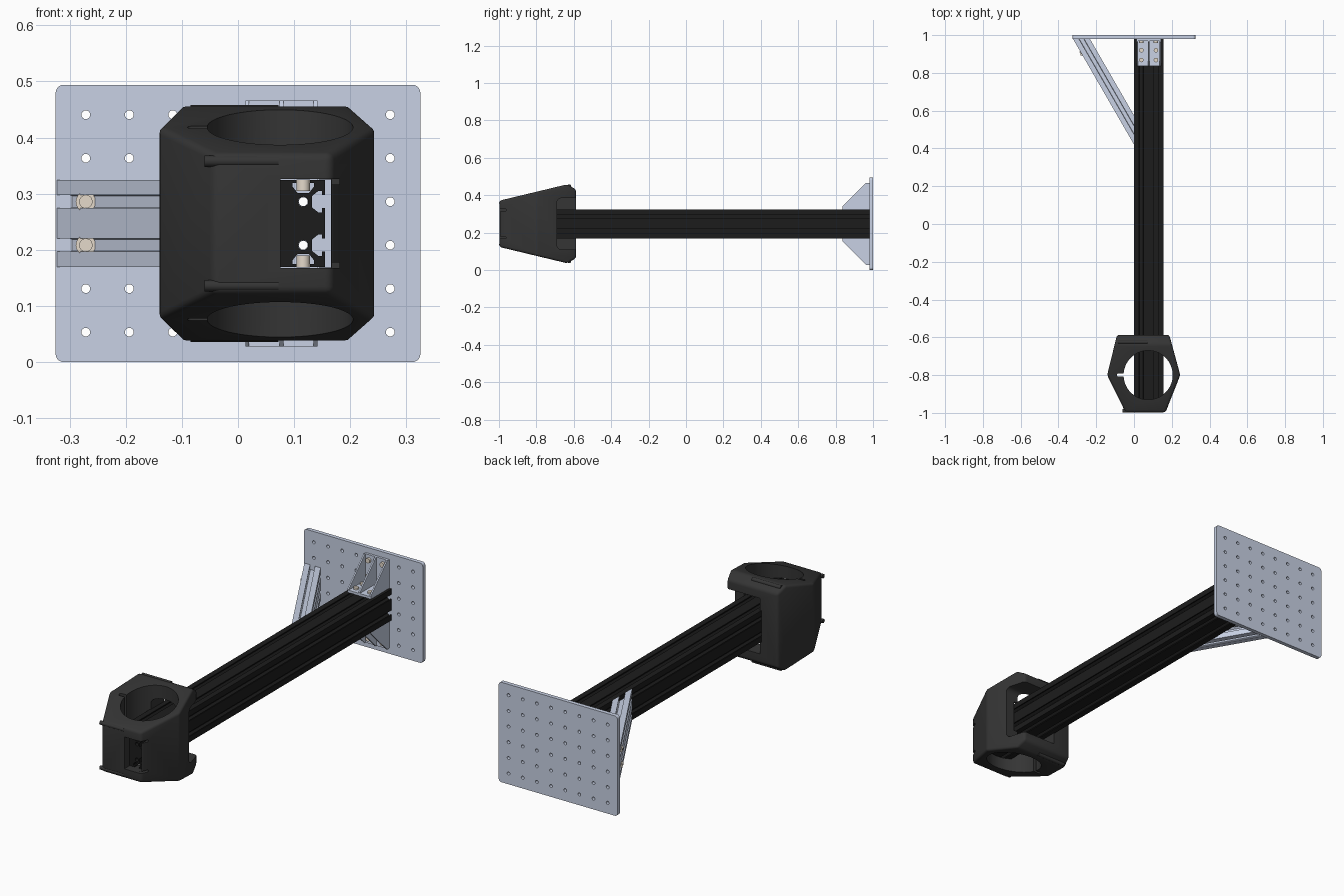
import bpy, bmesh, math
from mathutils import Vector

if "Cube" in bpy.data.objects:
    bpy.data.objects.remove(bpy.data.objects["Cube"])

ZC = 0.247          # height of the beam axis
M = 0.0775          # slot module / hole pitch


def material(name, rgb):
    m = bpy.data.materials.new(name)
    m.diffuse_color = (*rgb, 1)
    m.use_nodes = True
    m.node_tree.nodes["Principled BSDF"].inputs["Base Color"].default_value = m.diffuse_color
    return m


ALU = material("aluminium", (0.58, 0.64, 0.78))
BLACK = material("black_anodised", (0.012, 0.012, 0.012))
PLASTIC = material("dark_plastic", (0.035, 0.035, 0.035))
STEEL = material("screw_steel", (0.78, 0.70, 0.60))


def extrude(name, loops, fn, mat=None):
    """Fill closed 2D loops (first is outer), extrude t=0..1, place with fn(a, b, t)."""
    bm = bmesh.new()
    edges = []
    for loop in loops:
        vs = [bm.verts.new((p[0], p[1], 0)) for p in loop]
        if len(loops) == 1:
            bm.faces.new(vs)
        else:
            edges += [bm.edges.new((vs[i - 1], vs[i])) for i in range(len(vs))]
    if edges:
        bmesh.ops.triangle_fill(bm, edges=edges, use_beauty=True, normal=(0, 0, 1))
    res = bmesh.ops.extrude_face_region(bm, geom=bm.faces[:], use_keep_orig=True)
    for g in res["geom"]:
        if isinstance(g, bmesh.types.BMVert):
            g.co.z = 1
    for v in bm.verts:
        v.co = fn(*v.co)
    bmesh.ops.recalc_face_normals(bm, faces=bm.faces[:])
    me = bpy.data.meshes.new(name)
    bm.to_mesh(me)
    bm.free()
    ob = bpy.data.objects.new(name, me)
    bpy.context.collection.objects.link(ob)
    if mat:
        me.materials.append(mat)
    return ob


def circle(cx, cy, r, n=20):
    return [(cx + r * math.cos(2 * math.pi * i / n), cy + r * math.sin(2 * math.pi * i / n)) for i in range(n)]


def rounded_rect(w, h, r, cx=0, cy=0, n=5):
    pts = []
    for q, (sx, sy) in enumerate(((1, 1), (-1, 1), (-1, -1), (1, -1))):
        for i in range(n + 1):
            a = math.pi / 2 * (q + i / n)
            pts.append((cx + sx * (w / 2 - r) + r * math.cos(a), cy + sy * (h / 2 - r) + r * math.sin(a)))
    return pts


def along(axis, lo, hi):
    """Placement functions: the profile is drawn in the other two axes."""
    return {"x": lambda a, b, t: Vector((lo + (hi - lo) * t, a, b)),
            "y": lambda a, b, t: Vector((a, lo + (hi - lo) * t, b)),
            "z": lambda a, b, t: Vector((a, b, lo + (hi - lo) * t))}[axis]


def box(name, x, y, z, mat=None):
    return extrude(name, [[(x[0], y[0]), (x[1], y[0]), (x[1], y[1]), (x[0], y[1])]], along("z", *z), mat)


def apply_mod(ob, kind, **props):
    mod = ob.modifiers.new(kind, kind)
    for k, v in props.items():
        setattr(mod, k, v)
    bpy.context.view_layer.objects.active = ob
    bpy.ops.object.modifier_apply(modifier=mod.name)


def boolean(ob, cutter, op="DIFFERENCE"):
    cutter.hide_render = True
    apply_mod(ob, "BOOLEAN", object=cutter, operation=op, solver="EXACT")
    bpy.data.objects.remove(cutter)


def tslot(nx, ny):
    """Slotted extrusion profile of nx by ny modules with a core hole in each."""
    slot = [(-.15, 0), (-.15, .07), (-.25, .07), (-.25, .15), (-.13, .3)]
    slot += [(-u, v) for u, v in reversed(slot)]
    pts, p = [], Vector((-nx * M / 2, -ny * M / 2))
    for i, n in enumerate((nx, ny, nx, ny)):
        d = Vector(((1, 0), (0, 1), (-1, 0), (0, -1))[i])
        inward = Vector((-d.y, d.x))
        pts.append(p.copy())
        for k in range(n):
            c = p + d * M * (k + .5)
            pts += [c + (d * u + inward * v) * M for u, v in slot]
        p = p + d * n * M
    holes = [circle((i + .5 - nx / 2) * M, (j + .5 - ny / 2) * M, .115 * M, 16)
             for i in range(nx) for j in range(ny)]
    return [pts] + holes


# Wall plate with a grid of holes
holes = [circle((i - 3.5) * M, ZC + (j - 2.5) * M, 0.0078, 16) for i in range(8) for j in range(6)]
extrude("wall_plate", [rounded_rect(0.65, 0.494, 0.014, 0, ZC)] + holes, along("y", 0.98, 1.0), ALU)

# Main beam
extrude("beam", tslot(2, 2), lambda a, b, t: Vector((a + M, -0.957 + 1.937 * t, b + ZC)), BLACK)


# Diagonal brace, mitred against the plate and the beam
def brace(a, b, t):
    xw = -0.323 + (a + M / 2) / math.cos(math.pi / 6)
    return Vector((xw, 0.98, ZC + b)) if t else Vector((0, 0.98 + xw * math.sqrt(3), ZC + b))


extrude("diagonal_brace", tslot(1, 2), brace, ALU)


# Brace screws with washers
for z in (ZC - M / 2, ZC + M / 2):
    extrude("brace_washer", [circle(-3.5 * M, z, 0.018)], along("y", 0.908, 0.913), STEEL)
    extrude("brace_screw_head", [circle(-3.5 * M, z, 0.012)], along("y", 0.893, 0.909), STEEL)
    extrude("brace_screw_shank", [circle(-3.5 * M, z, 0.007)], along("y", 0.91, 0.985), STEEL)

# Gusseted angle brackets above and below the beam
for side, s in (("upper", 1), ("lower", -1)):
    def zz(h):
        return ZC + s * (M + h)
    zr = lambda a, b: sorted((zz(a), zz(b)))
    box(side + "_bracket_base", (.013, .142), (.836, .98), zr(0, .012), ALU)
    box(side + "_bracket_wall_leg", (.013, .142), (.968, .98), zr(0, .142), ALU)
    gusset = [(.836, zz(0)), (.98, zz(0)), (.98, zz(.142)), (.963, zz(.142)), (.836, zz(.016))]
    for x in (.013, .074, .135):
        extrude(side + "_bracket_gusset", [gusset], along("x", x, x + .007), ALU)
    for x in (M / 2, 1.5 * M):
        for y in (.868, .92):
            extrude(side + "_beam_screw", [circle(x, y, .012)], along("z", *zr(-.02, .021)), STEEL)
        for h in (M / 2, 1.5 * M):
            extrude(side + "_plate_screw", [circle(x, zz(h), .012)], along("y", .957, .969), STEEL)

# Clamp body: top outline intersected with the tapered side profile
outline = [(-.045, -.997), (.167, -.997), (.245, -.8), (.187, -.587), (-.09, -.587), (-.142, -.8)]
clamp = extrude("end_clamp", [outline], along("z", 0, .5), PLASTIC)
half = [(-1.05, .355), (-.997, .371), (-.635, .458), (-.587, .43), (-.5, .379)]
profile = half + [(y, 2 * ZC - z) for y, z in reversed(half)]
boolean(clamp, extrude("side_profile", [profile], along("x", -.4, .5)), "INTERSECT")
apply_mod(clamp, "BEVEL", width=.012, segments=3, limit_method="ANGLE", angle_limit=math.radians(20))

# Clamp openings: bore, slit, beam channel, rear side notch, front window
boolean(clamp, extrude("bore", [circle(.075, -.8, .13, 64)], along("z", -.1, .7)))
boolean(clamp, extrude("slit", [rounded_rect(.1, .016, .007, -.04, -.8)], along("z", -.1, .7)))
boolean(clamp, box("channel", (-.001, .166), (-.958, -.4), (ZC - M - .001, ZC + M + .001)))
boolean(clamp, extrude("notch", [rounded_rect(.3, .275, .025, -.54, ZC)], along("x", .005, .6)))
boolean(clamp, box("window", (.076, .1665), (-1.1, -.9), (ZC - M - .0015, ZC + M + .0015)))
for s in (-1, 1):
    z = ZC + s * (M - .003)
    boolean(clamp, box("clip_slot", (.15, .181), (-1.1, -.93), (z - .005, z + .005)))

# Raised ribs on the clamp edges
for s in (-1, 1):
    extrude("front_rib", [circle(-.989, ZC + s * .111, .01, 16)], along("x", -.06, .072), PLASTIC)
    extrude("rear_rib", [circle(-.625, ZC + s * .2, .011, 16)], along("x", -.085, .072), PLASTIC)

# Smooth shading with sharp edges kept
bpy.ops.object.select_all(action="DESELECT")
for ob in bpy.context.scene.objects:
    ob.select_set(True)
bpy.context.view_layer.objects.active = clamp
bpy.ops.object.shade_smooth_by_angle(angle=math.radians(30))
